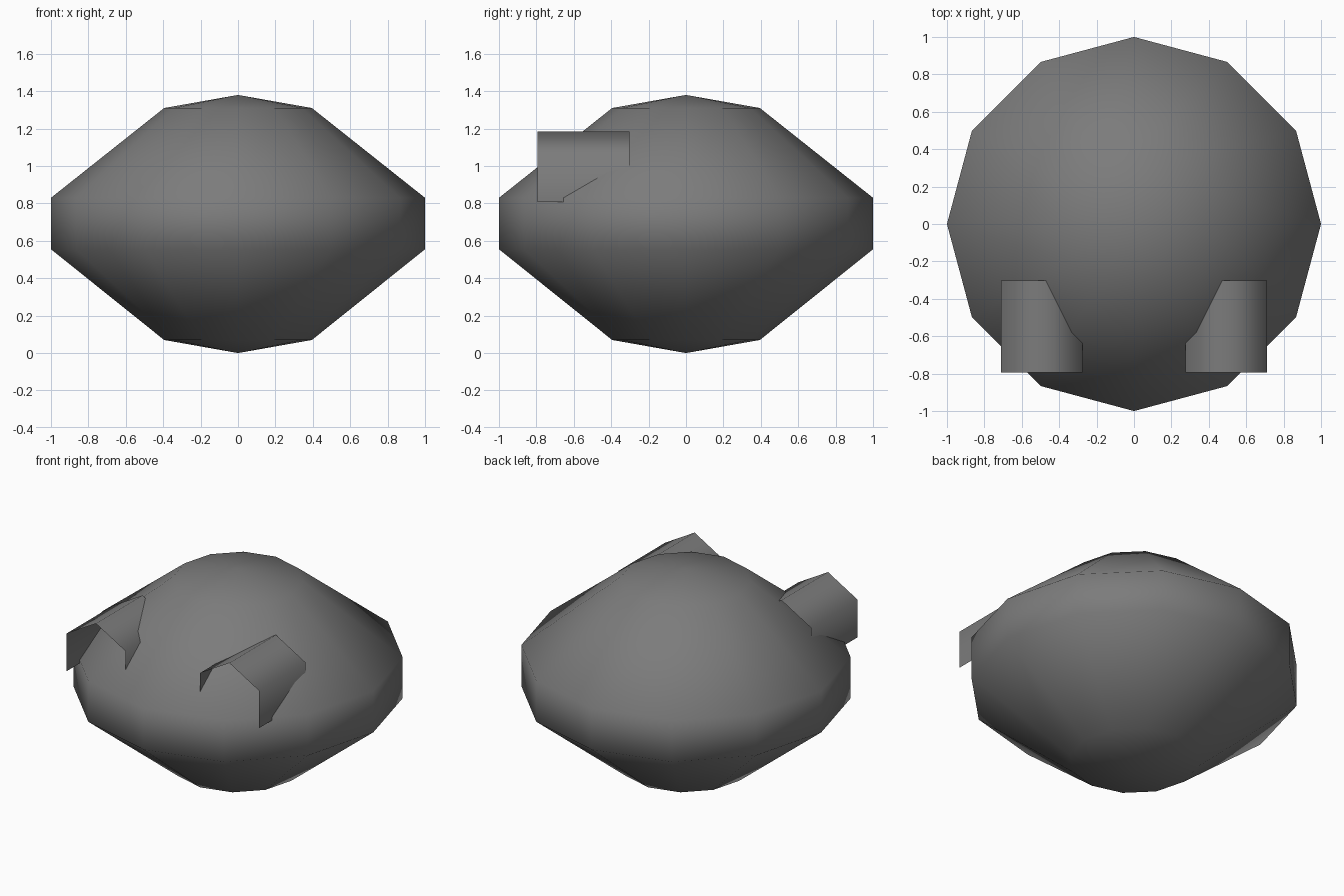
import bpy, bmesh
from math import sin, cos, pi, radians

if "Cube" in bpy.data.objects:
    bpy.data.objects.remove(bpy.data.objects["Cube"])

grey = bpy.data.materials.new("dark_grey")
grey.diffuse_color = (0.2, 0.2, 0.2, 1)
grey.use_nodes = True
grey.node_tree.nodes["Principled BSDF"].inputs["Base Color"].default_value = grey.diffuse_color


def finish(bm, name):
    mesh = bpy.data.meshes.new(name)
    bm.to_mesh(mesh)
    bm.free()
    mesh.materials.append(grey)
    mesh.shade_smooth()
    obj = bpy.data.objects.new(name, mesh)
    bpy.context.collection.objects.link(obj)
    return obj


# Body: a 12-sided lathe, vertices on the axes
SIDES = 12
rings = [(0.395, 0.07), (1.0, 0.555), (1.0, 0.83), (0.395, 1.31)]
bm = bmesh.new()
loops = [[bm.verts.new((r * cos(2 * pi * i / SIDES), r * sin(2 * pi * i / SIDES), z))
          for i in range(SIDES)] for r, z in rings]
bottom = bm.verts.new((0, 0, 0))
top = bm.verts.new((0, 0, 1.38))
for i in range(SIDES):
    j = (i + 1) % SIDES
    for low, high in zip(loops, loops[1:]):
        bm.faces.new((low[i], low[j], high[j], high[i]))
    bm.faces.new((bottom, loops[0][j], loops[0][i]))
    bm.faces.new((top, loops[-1][i], loops[-1][j]))
finish(bm, "body")

# Hoods: upper four sides of a hexagonal tube, open at front, back and below
RADIUS, CX, CZ = 0.2515, 0.493, 0.934
bm = bmesh.new()
rows = []
for a in (-30, 30, 90, 150, 210):
    x, z = CX + RADIUS * cos(radians(a)), CZ + RADIUS * sin(radians(a))
    rows.append([bm.verts.new((x, y, z)) for y in (-0.795, -0.303)])
for a, b in zip(rows, rows[1:]):
    bm.faces.new((a[0], a[1], b[1], b[0]))
hoods = finish(bm, "hoods")
mirror = hoods.modifiers.new("mirror", 'MIRROR')
mirror.use_mirror_merge = False
